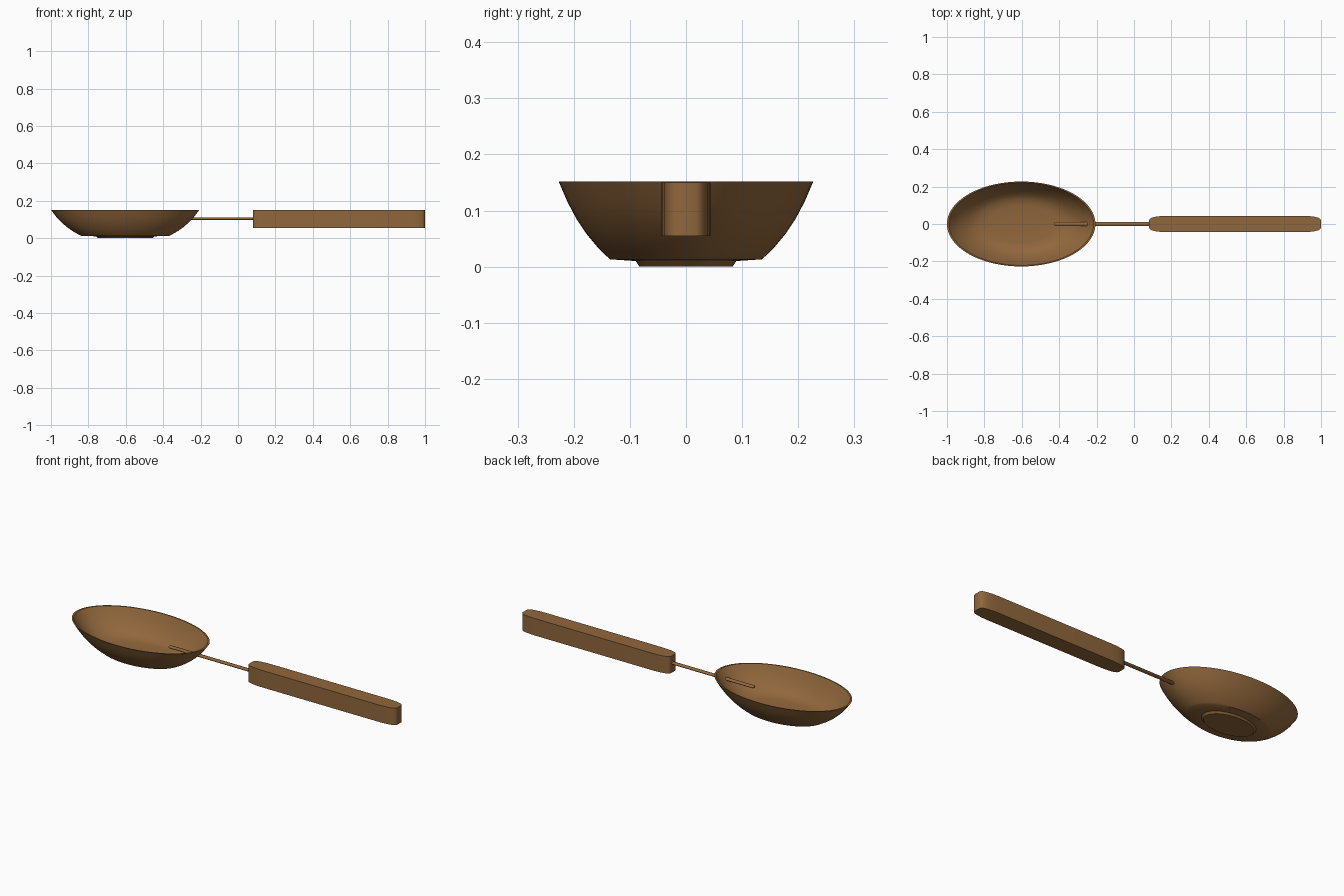
import bpy, bmesh
from math import cos, sin, pi, radians

cube = bpy.data.objects.get("Cube")
if cube:
    bpy.data.objects.remove(cube)

wood = bpy.data.materials.new("warm_brown_wood")
wood.use_nodes = True
brown = (0.28, 0.135, 0.045, 1)
wood.diffuse_color = brown
shader = wood.node_tree.nodes["Principled BSDF"]
shader.inputs["Base Color"].default_value = brown
shader.inputs["Roughness"].default_value = 0.6


def finish(name, bm, angle=35):
    bmesh.ops.recalc_face_normals(bm, faces=bm.faces)
    mesh = bpy.data.meshes.new(name)
    bm.to_mesh(mesh)
    bm.free()
    mesh.materials.append(wood)
    obj = bpy.data.objects.new(name, mesh)
    bpy.context.collection.objects.link(obj)
    bpy.ops.object.select_all(action="DESELECT")
    obj.select_set(True)
    bpy.context.view_layer.objects.active = obj
    bpy.ops.object.shade_smooth_by_angle(angle=radians(angle))
    return obj


def loft(bm, rings):
    """Skin a list of point rings and cap both ends."""
    loops = [[bm.verts.new(p) for p in ring] for ring in rings]
    n = len(loops[0])
    for a, b in zip(loops, loops[1:]):
        for i in range(n):
            j = (i + 1) % n
            bm.faces.new((a[i], a[j], b[j], b[i]))
    bm.faces.new(loops[0])
    bm.faces.new(loops[-1])


def oval(rx, ry, z, n=72):
    return [(-0.603 + rx * cos(2 * pi * i / n), ry * sin(2 * pi * i / n), z)
            for i in range(n)]


# Oval bowl: foot, outer wall, rim, then inner wall down to the floor
RX, RY = 0.397, 0.227
outer = [(0.365, 0.0), (0.395, 0.01), (0.595, 0.013), (0.62, 0.018),
         (0.70, 0.036), (0.78, 0.058), (0.86, 0.085), (0.93, 0.115),
         (1.0, 0.152)]
inner = [(0.975, 0.152), (0.91, 0.118), (0.84, 0.09), (0.76, 0.065),
         (0.68, 0.045), (0.58, 0.03), (0.45, 0.024), (0.2, 0.021)]
bm = bmesh.new()
loft(bm, [oval(RX * r, RY * r, z) for r, z in outer + inner])
finish("bowl", bm)

# Thin rod joining bowl and handle, with eased ends
bm = bmesh.new()
rings = []
for x, s in ((-0.425, 0.6), (-0.419, 1), (0.12, 1)):
    rings.append([(x, 0.012 * s * cos(2 * pi * i / 16),
                   0.105 + 0.007 * s * sin(2 * pi * i / 16)) for i in range(16)])
loft(bm, rings)
finish("rod", bm, 50)

# Straight-sided grip with rounded ends
quarter = [(0.46, 0.018), (0.456, 0.027), (0.445, 0.034), (0.425, 0.039),
           (0.395, 0.0425), (0.36, 0.044)]
half = quarter + [(-x, y) for x, y in reversed(quarter)]
outline = half + [(x, -y) for x, y in reversed(half)]
bm = bmesh.new()
loft(bm, [[(0.54 + x, y, z) for x, y in outline] for z in (0.055, 0.15)])
finish("handle", bm, 50)
